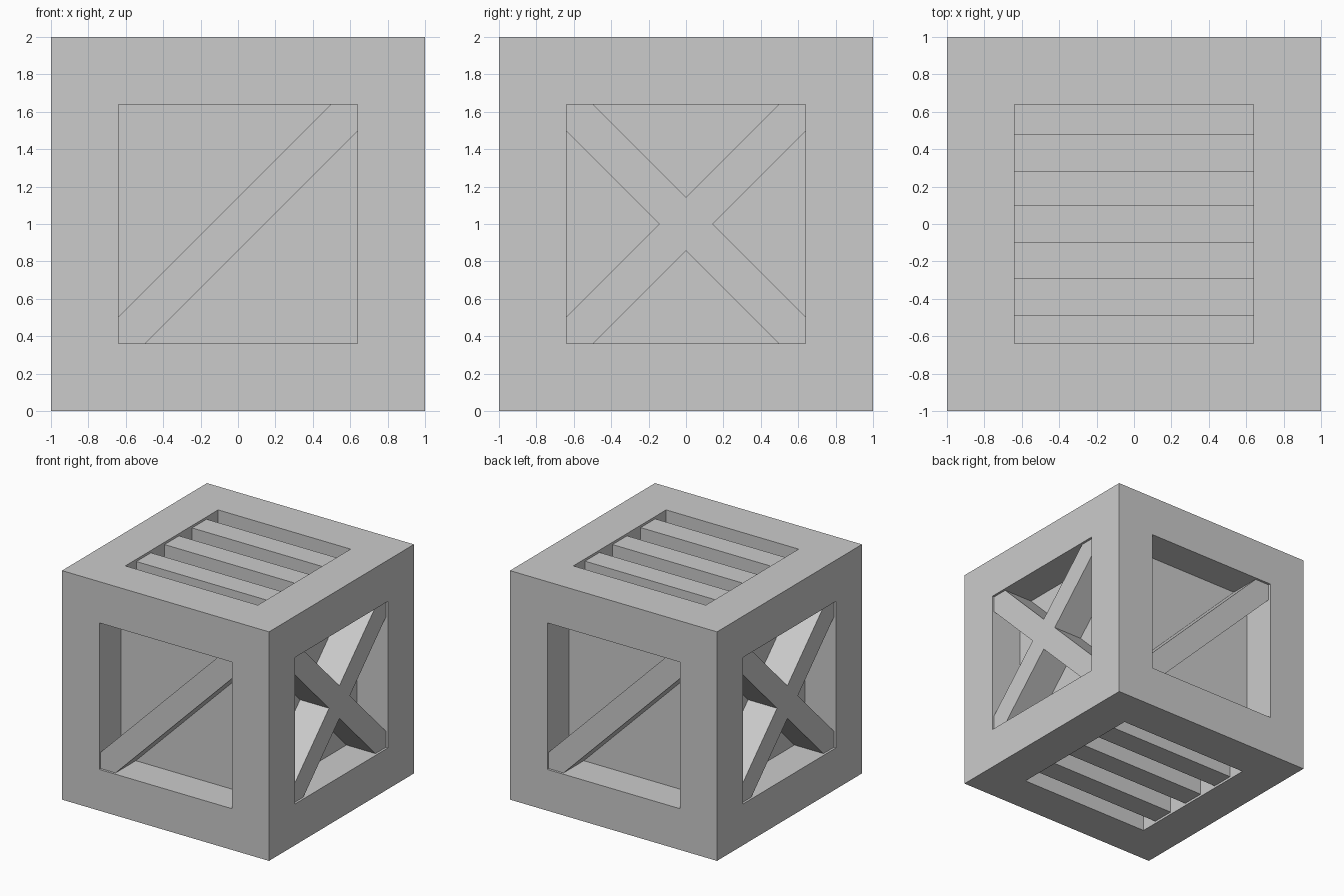
import bpy, bmesh
from math import radians
from mathutils import Matrix

if "Cube" in bpy.data.objects:
    bpy.data.objects.remove(bpy.data.objects["Cube"])

BORDER = 0.36            # frame width around every opening
O = 1 - BORDER           # half size of an opening
W = 0.143                # half width of a brace, measured along an axis
DEPTH = 0.30             # depth of the recessed panels
OUT, INN = 0.98, 0.70    # brace faces, distance from crate centre


def finish(name, bm, matrix):
    bmesh.ops.transform(bm, matrix=Matrix.Translation((0, 0, 1)) @ matrix, verts=bm.verts)
    bmesh.ops.recalc_face_normals(bm, faces=bm.faces)
    mesh = bpy.data.meshes.new(name)
    bm.to_mesh(mesh)
    bm.free()
    obj = bpy.data.objects.new(name, mesh)
    bpy.context.collection.objects.link(obj)
    return obj


def prism(name, outline, matrix):
    """Front-facing outline (x, z) extruded from the brace face to the panel."""
    bm = bmesh.new()
    face = bm.faces.new([bm.verts.new((x, -OUT, z)) for x, z in outline])
    new = bmesh.ops.extrude_face_region(bm, geom=[face], use_keep_orig=True)["geom"]
    verts = [v for v in new if isinstance(v, bmesh.types.BMVert)]
    bmesh.ops.translate(bm, vec=(0, OUT - INN, 0), verts=verts)
    return finish(name, bm, matrix)


def turn(angle, axis):
    return Matrix.Rotation(radians(angle), 4, axis)


# Crate body: cube with a recessed square panel on each side
bm = bmesh.new()
bmesh.ops.create_cube(bm, size=2)
panels = list(bm.faces)
bmesh.ops.inset_individual(bm, faces=panels, thickness=BORDER, use_even_offset=True)
panels = bmesh.ops.extrude_discrete_faces(bm, faces=panels)["faces"]
for f in panels:
    # walls of the opening, then the panel pushed inwards
    shift = f.calc_center_median().normalized() * -DEPTH
    bmesh.ops.translate(bm, vec=shift, verts=f.verts)
finish("crate_body", bm, Matrix())

# Single diagonal braces on front and back
diagonal = [(-O, -O), (W - O, -O), (O, O - W), (O, O), (O - W, O), (-O, W - O)]
for name, angle in (("front", 0), ("back", 180)):
    prism(name + "_diagonal_brace", diagonal, turn(angle, 'Z'))

# Crossed braces on the right and left sides
cross = []
for i in range(4):
    for x, z in [(W, 0), (O, O - W), (O, O), (O - W, O)]:
        for _ in range(i):
            x, z = -z, x
        cross.append((x, z))
for name, angle in (("right", 90), ("left", -90)):
    prism(name + "_cross_brace", cross, turn(angle, 'Z'))

# Three slats on top and bottom
for name, angle in (("top", -90), ("bottom", 90)):
    for i, y in enumerate((-0.388, 0.0, 0.38)):
        c = y if angle < 0 else -y
        slat = [(-O, c - 0.1), (O, c - 0.1), (O, c + 0.1), (-O, c + 0.1)]
        prism(f"{name}_slat_{i + 1}", slat, turn(angle, 'X'))
